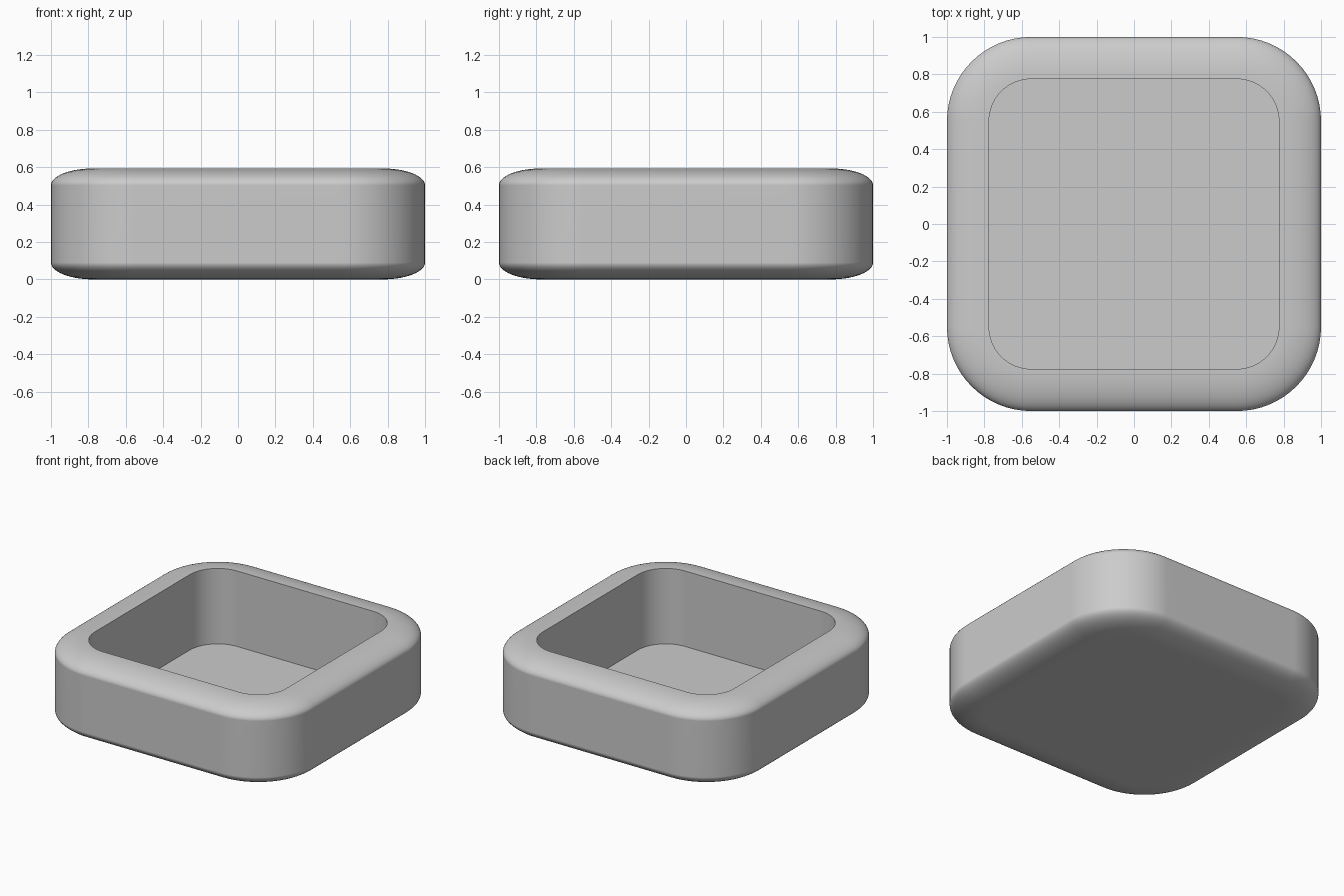
import bpy, bmesh, math

cube = bpy.data.objects.get("Cube")
if cube:
    bpy.data.objects.remove(cube, do_unlink=True)

HEIGHT, FLOOR = 0.593, 0.04
CENTRE, RADIUS = 0.55, 0.45        # corner arc centre and radius
WALL, ROUND = 0.225, 0.09          # rim width and height of the rounded edge
ARC, STEPS = 16, 14                # corner and edge segments

grey = bpy.data.materials.new("plain grey")
grey.use_nodes = True
colour = (0.6, 0.6, 0.6, 1)
grey.diffuse_color = colour
grey.node_tree.nodes["Principled BSDF"].inputs["Base Color"].default_value = colour


def rounded_square(bm, inset, z):
    """Ring of vertices with rounded corners, inset from the outer wall."""
    r = RADIUS - inset
    ring = []
    for corner in range(4):
        mid = math.pi / 4 + corner * math.pi / 2
        cx = math.copysign(CENTRE, math.cos(mid))
        cy = math.copysign(CENTRE, math.sin(mid))
        for i in range(ARC + 1):
            a = (corner + i / ARC) * math.pi / 2
            ring.append(bm.verts.new((cx + r * math.cos(a), cy + r * math.sin(a), z)))
    return ring


# Wall section: rounded bottom edge, upright wall, rounded rim, inner wall
angles = [i / STEPS * math.pi / 2 for i in range(STEPS + 1)]
bottom = [(WALL * (1 - math.sin(a)), ROUND * (1 - math.cos(a))) for a in angles]
top = [(d, HEIGHT - z) for d, z in reversed(bottom)]
section = bottom + top + [(WALL, FLOOR)]

# Tray: stack the rings, then close the underside and the inner floor
bm = bmesh.new()
rings = [rounded_square(bm, d, z) for d, z in section]
for low, high in zip(rings, rings[1:]):
    for i in range(len(low)):
        j = (i + 1) % len(low)
        bm.faces.new((low[i], low[j], high[j], high[i]))
bm.faces.new(rings[0][::-1])
bm.faces.new(rings[-1])

mesh = bpy.data.meshes.new("tray")
bm.to_mesh(mesh)
bm.free()
mesh.materials.append(grey)
tray = bpy.data.objects.new("tray", mesh)
bpy.context.collection.objects.link(tray)

# Smooth shading with crisp inner edges and flat large faces
bpy.context.view_layer.objects.active = tray
tray.select_set(True)
bpy.ops.object.shade_smooth_by_angle(angle=math.radians(40))
normals = tray.modifiers.new("flat large faces", "WEIGHTED_NORMAL")
normals.keep_sharp = True
